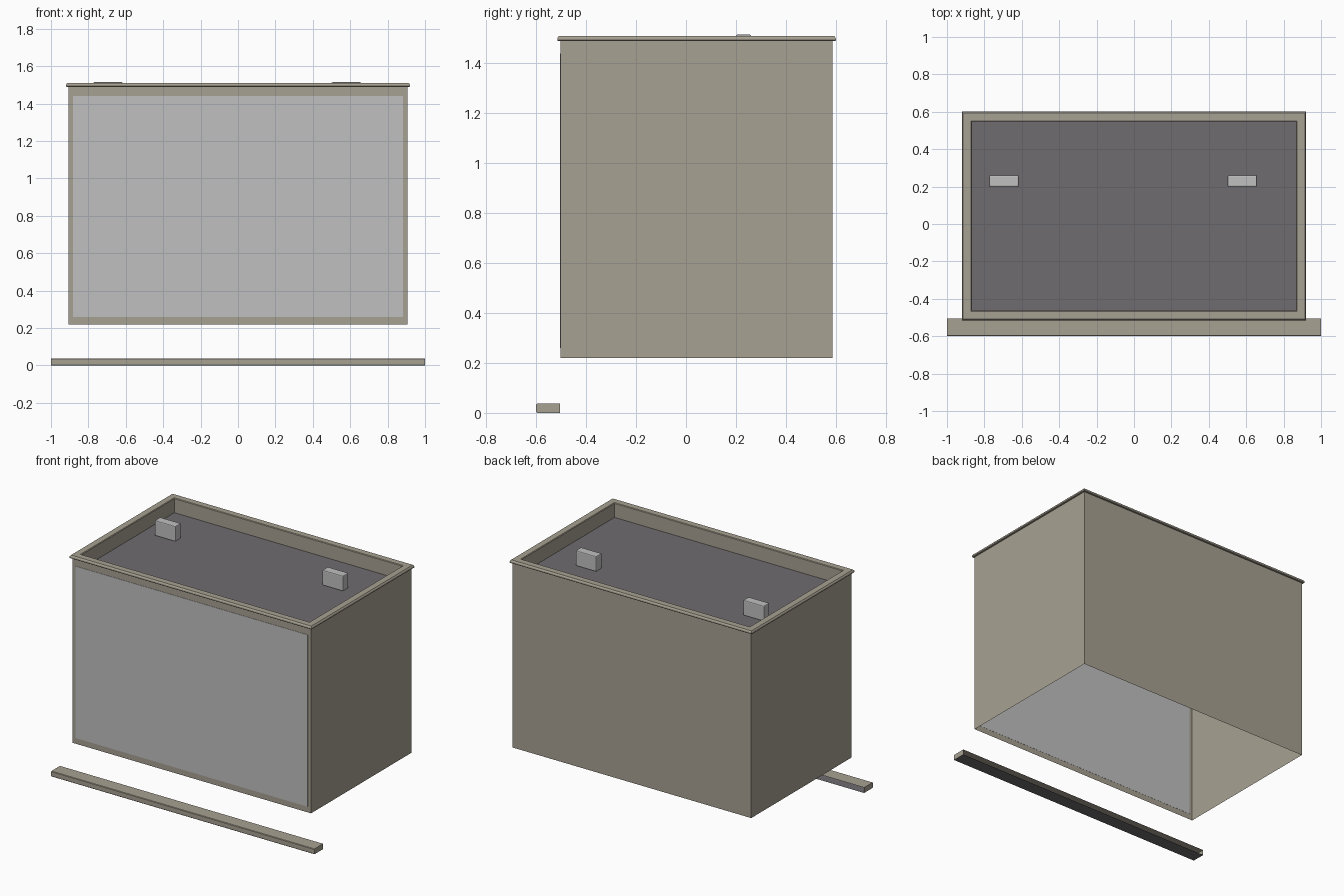
import bpy, bmesh

cube = bpy.data.objects.get("Cube")
if cube:
    bpy.data.objects.remove(cube, do_unlink=True)


def material(name, rgb):
    m = bpy.data.materials.new(name)
    m.use_nodes = True
    m.diffuse_color = (*rgb, 1)
    m.node_tree.nodes["Principled BSDF"].inputs["Base Color"].default_value = (*rgb, 1)
    return m


beige = material("warm_beige", (0.39, 0.356, 0.287))
light = material("light_grey", (0.53, 0.53, 0.53))
dark = material("dark_grey", (0.156, 0.150, 0.156))


def finish(name, bm, *mats):
    me = bpy.data.meshes.new(name)
    bm.to_mesh(me)
    bm.free()
    ob = bpy.data.objects.new(name, me)
    for m in mats:
        me.materials.append(m)
    bpy.context.collection.objects.link(ob)
    return ob


HALF_X, HALF_Y, MID_Y = 0.907, 0.545, 0.0425


def ring_loft(name, sections, mat, cap=False):
    """Skin rectangles given as (offset from the wall line, height)."""
    bm = bmesh.new()
    rings = []
    for off, z in sections:
        x, y = HALF_X + off, HALF_Y + off
        rings.append([bm.verts.new((sx * x, MID_Y + sy * y, z))
                      for sx, sy in ((-1, -1), (1, -1), (1, 1), (-1, 1))])
    for a, b in zip(rings, rings[1:]):
        for i in range(4):
            j = (i + 1) % 4
            bm.faces.new((a[i], a[j], b[j], b[i]))
    if cap:
        bm.faces.new(rings[-1])
    return finish(name, bm, mat)


def box(name, center, size, mat, bevel=0):
    bm = bmesh.new()
    bmesh.ops.create_cube(bm, size=1)
    for v in bm.verts:
        v.co = [c + p * s for c, p, s in zip(center, v.co, size)]
    if bevel:
        bmesh.ops.bevel(bm, geom=bm.edges[:], offset=bevel, segments=2,
                        profile=0.5, affect='EDGES')
    return finish(name, bm, mat)


# Sheet walls, open underneath, with a rounded rim and a shallow well on top
ring_loft("cabinet_walls", [(0, 0.22), (0, 1.49)], beige)
ring_loft("top_rim", [(0, 1.49), (0.011, 1.49), (0.013, 1.493), (0.012, 1.502),
                      (0.006, 1.51), (-0.036, 1.51), (-0.04, 1.506)], beige)
ring_loft("well_lining", [(-0.04, 1.506), (-0.04, 1.41)], beige)
ring_loft("well_floor", [(-0.04, 1.41)], dark, cap=True)

# Flat panel on the front
box("front_panel", (0, MID_Y - HALF_Y - 0.0005, 0.85), (1.766, 0.003, 1.18), light)

# Two clips standing in the well
for side, x in (("right", -0.695), ("left", 0.579)):
    box(side + "_clip", (x, 0.23, 1.4625), (0.158, 0.06, 0.105), light, 0.006)

# Separate threshold strip in front: hollow, open at the rear, dark underneath
profile = [(-0.505, 0), (-0.597, 0), (-0.6, 0.003), (-0.6, 0.034),
           (-0.597, 0.037), (-0.505, 0.037)]
bm = bmesh.new()
ends = [[bm.verts.new((x, y, z)) for y, z in profile] for x in (-1, 1)]
for i in range(len(profile) - 1):
    f = bm.faces.new((ends[0][i], ends[0][i + 1], ends[1][i + 1], ends[1][i]))
    f.material_index = 1 if i == 0 else 0
bm.faces.new(ends[0])
bm.faces.new(ends[1])
bmesh.ops.recalc_face_normals(bm, faces=bm.faces[:])
finish("floor_strip", bm, beige, dark)
